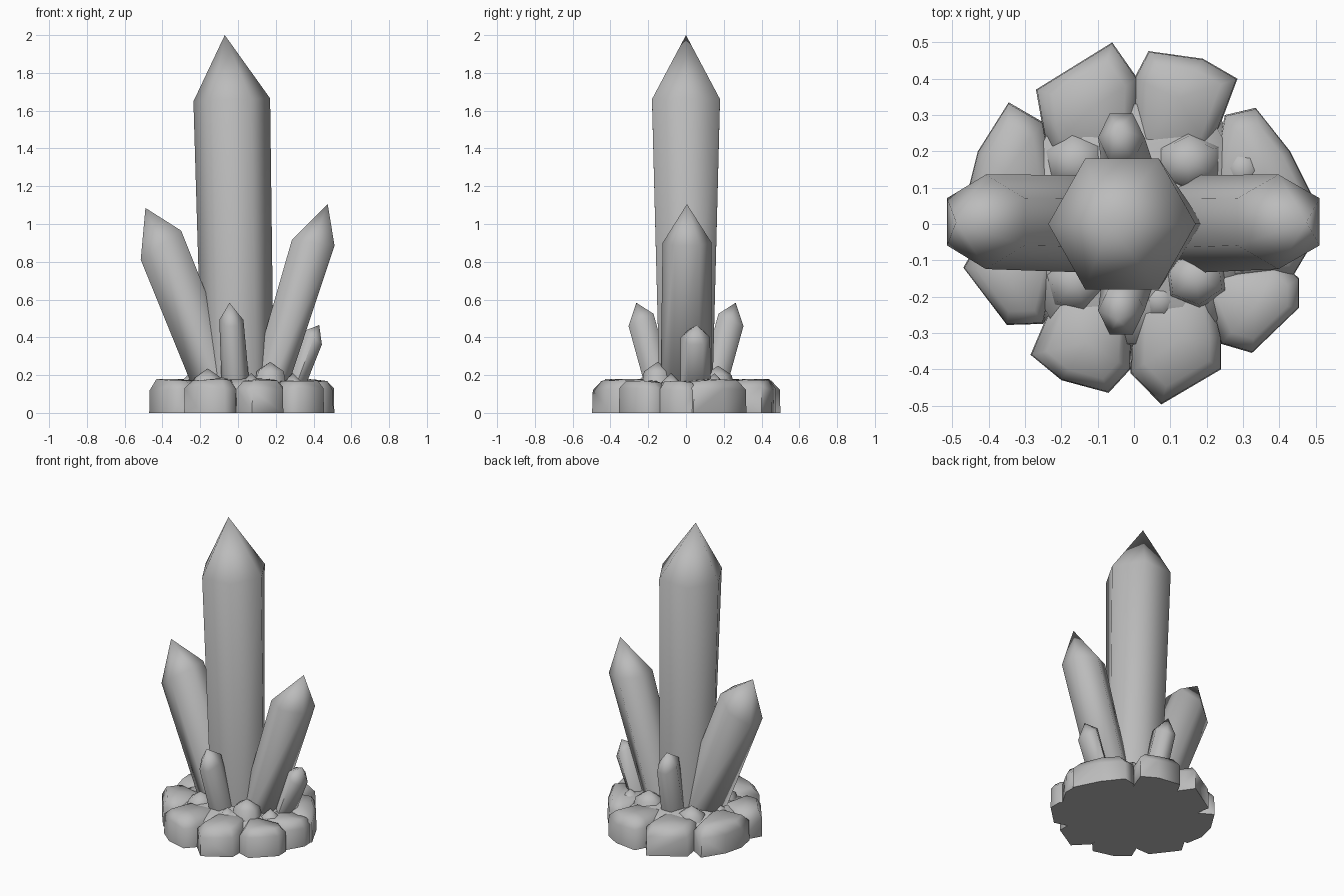
import bpy, bmesh, math, random
from math import cos, sin, pi, radians

random.seed(4)
cube = bpy.data.objects.get("Cube")
if cube:
    bpy.data.objects.remove(cube, do_unlink=True)

grey = bpy.data.materials.new("stone grey")
grey.use_nodes = True
grey.diffuse_color = (0.5, 0.5, 0.5, 1)
grey.node_tree.nodes["Principled BSDF"].inputs["Base Color"].default_value = (0.5, 0.5, 0.5, 1)


def loft(name, rings, tip):
    """Skin matching rings of points, close the bottom, and end in a tip."""
    bm = bmesh.new()
    loops = [[bm.verts.new(p) for p in ring] for ring in rings]
    n = len(loops[0])
    bm.faces.new(loops[0])
    for a, b in zip(loops, loops[1:]):
        for i in range(n):
            j = (i + 1) % n
            bm.faces.new((a[i], a[j], b[j], b[i]))
    top = bm.verts.new(tip)
    for i in range(n):
        bm.faces.new((loops[-1][i], loops[-1][(i + 1) % n], top))
    bmesh.ops.recalc_face_normals(bm, faces=bm.faces)
    mesh = bpy.data.meshes.new(name)
    bm.to_mesh(mesh)
    bm.free()
    mesh.materials.append(grey)
    obj = bpy.data.objects.new(name, mesh)
    bpy.context.collection.objects.link(obj)
    bpy.ops.object.select_all(action='DESELECT')
    obj.select_set(True)
    bpy.context.view_layer.objects.active = obj
    bpy.ops.object.shade_smooth_by_angle(angle=radians(72))
    return obj


def hexagon(centre, half, slope=(0, 0), turn=0):
    """Six points filling the given half sizes, tilted by slope."""
    pts = [(cos(turn + i * pi / 3), sin(turn + i * pi / 3)) for i in range(6)]
    mx, my = max(p[0] for p in pts), max(p[1] for p in pts)
    ring = []
    for u, v in pts:
        dx, dy = u / mx * half[0], v / my * half[1]
        ring.append((centre[0] + dx, centre[1] + dy,
                     centre[2] + slope[0] * dx + slope[1] * dy))
    return ring


def crystal(name, base, base_half, shoulder, half, tip, slope=(0, 0), turn=0):
    loft(name, [hexagon(base, base_half, turn=turn),
                hexagon(shoulder, half, slope, turn)], tip)


# Crystals
side = pi / 6
crystal("main_crystal", (0, 0, 0.1), (0.19, 0.14), (-0.033, 0, 1.657), (0.203, 0.18),
        (-0.07, 0, 2.0), (0.04, 0))
crystal("left_crystal", (0.15, 0, 0.1), (0.1, 0.135), (0.398, 0.006, 0.9), (0.113, 0.13),
        (0.475, 0.005, 1.105), (-0.13, 0), side)
crystal("right_crystal", (-0.09, 0, 0.1), (0.135, 0.135), (-0.408, 0.006, 0.888), (0.107, 0.13),
        (-0.49, 0.005, 1.085), (0.72, 0), side)
for name, s in (("small_front_crystal", -1), ("small_back_crystal", 1)):
    crystal(name, (-0.01, s * 0.13, 0.1), (0.075, 0.075), (-0.035, s * 0.238, 0.492),
            (0.064, 0.066), (-0.045, s * 0.263, 0.583), (0, -s * 0.5))
crystal("small_left_crystal", (0.29, 0.05, 0.1), (0.05, 0.08), (0.402, 0.05, 0.4),
        (0.042, 0.078), (0.43, 0.055, 0.465), (-0.9, 0), side)


def rock(name, outline, height):
    """A lump with near vertical sides and a rounded, uneven top."""
    n = len(outline)
    cx, cy = sum(p[0] for p in outline) / n, sum(p[1] for p in outline) / n

    def ring(scale, z, wobble):
        return [(cx + (x - cx) * scale, cy + (y - cy) * scale,
                 z + random.uniform(-wobble, wobble)) for x, y in outline]
    loft(name, [ring(1, 0, 0), ring(0.98, height * 0.72, 0.01),
                ring(0.72, height * 0.97, 0.006)], (cx, cy, height))


# Ring of boulders around the foot
rock("rock_back_right", [(-0.27, 0.37), (-0.24, 0.2), (0, 0.15), (0.01, 0.4), (-0.06, 0.5)], 0.18)
rock("rock_back_left", [(0, 0.4), (0, 0.15), (0.21, 0.2), (0.285, 0.4), (0.19, 0.455), (0.04, 0.476)], 0.18)
rock("rock_left_back", [(0.25, 0.3), (0.2, 0.05), (0.44, -0.02), (0.51, 0.04), (0.43, 0.2), (0.335, 0.32)], 0.18)
rock("rock_left", [(0.25, 0.06), (0.25, -0.16), (0.44, -0.14), (0.505, -0.03), (0.5, 0.06)], 0.17)
rock("rock_left_front", [(0.24, -0.33), (0.16, -0.14), (0.4, -0.1), (0.455, -0.15), (0.455, -0.23), (0.325, -0.355)], 0.17)
rock("rock_front_left", [(-0.01, -0.41), (0, -0.14), (0.2, -0.15), (0.24, -0.31), (0.24, -0.4), (0.075, -0.497)], 0.18)
rock("rock_front_right", [(-0.285, -0.36), (-0.2, -0.16), (0, -0.14), (-0.01, -0.4), (-0.07, -0.465), (-0.2, -0.43)], 0.18)
rock("rock_right_front", [(-0.25, -0.275), (-0.2, -0.05), (-0.4, 0), (-0.47, -0.12), (-0.35, -0.278)], 0.18)
rock("rock_right_back", [(-0.25, 0.28), (-0.2, -0.02), (-0.44, -0.03), (-0.46, 0.08), (-0.43, 0.2), (-0.345, 0.335)], 0.18)

# Core filling the middle of the ring
loft("core", [hexagon((0, 0, 0), (0.4, 0.36)), hexagon((0, 0, 0.14), (0.38, 0.33)),
              hexagon((0, 0, 0.18), (0.26, 0.22))], (0, 0, 0.2))

# Pebbles heaped against the crystals
pebbles = [(0.17, -0.15, 0.27), (-0.16, -0.16, 0.235), (0.15, 0.17, 0.25), (-0.16, 0.17, 0.23),
           (0.29, -0.08, 0.21), (-0.25, 0.02, 0.215), (0.07, -0.21, 0.21), (0.3, 0.15, 0.21)]
for i, (x, y, z) in enumerate(pebbles):
    turn = random.uniform(0, 1)
    r = 0.09 if z > 0.22 else 0.065
    loft("pebble_%d" % (i + 1), [hexagon((x, y, 0.12), (r, r), turn=turn),
                                 hexagon((x, y, z - 0.05), (r * 0.8, r * 0.8), turn=turn)], (x, y, z))
